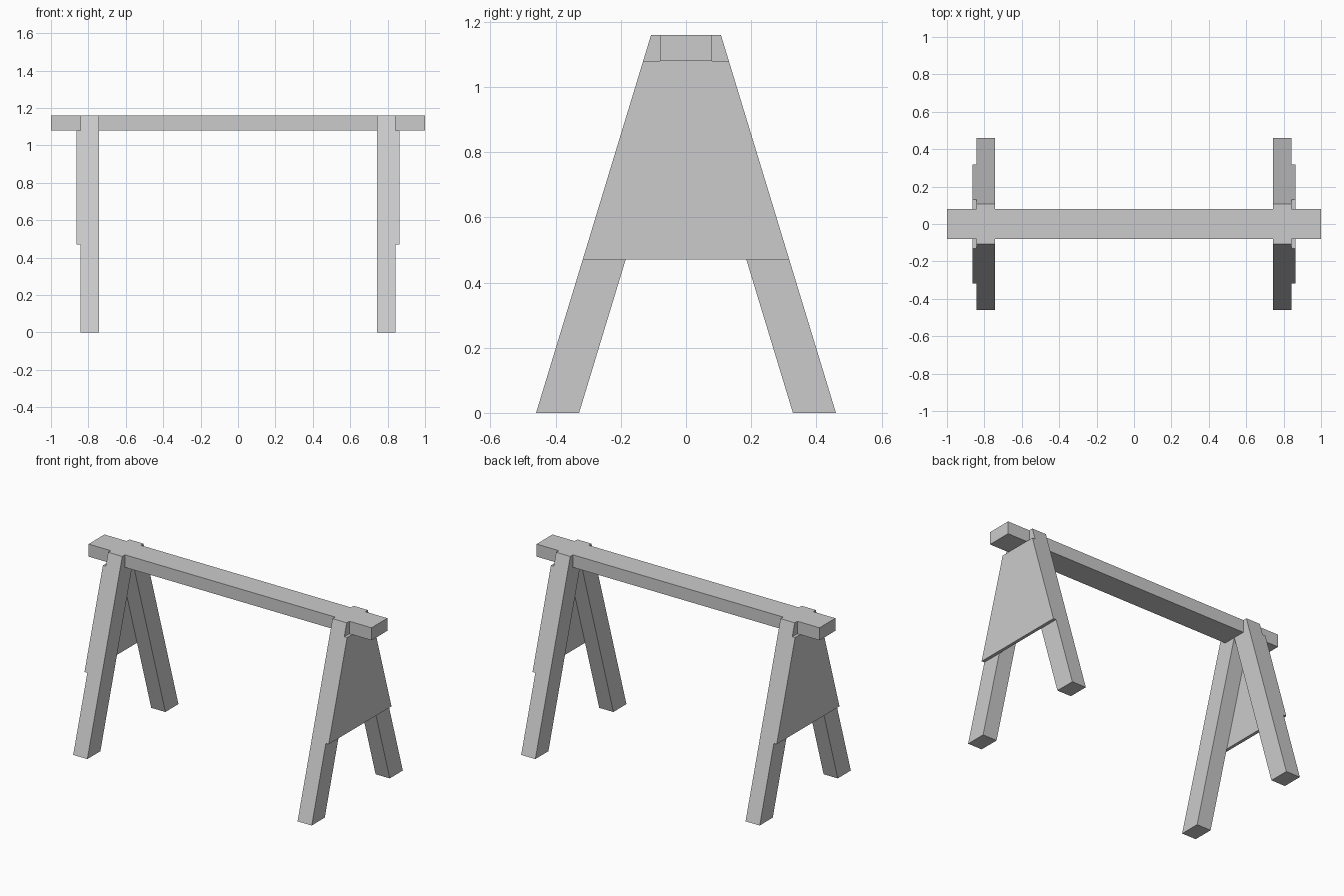
import bpy, bmesh

if "Cube" in bpy.data.objects:
    bpy.data.objects.remove(bpy.data.objects["Cube"])

TOP, BEAM_Z = 1.16, 1.08        # beam top and underside
BEAM_Y = 0.08                   # half width of beam
FOOT, HEAD = 0.46, 0.107        # outer leg edge at floor and at top


def outer(z):
    """Half width of the trestle at height z."""
    return FOOT + (HEAD - FOOT) * z / TOP


def prism(name, profile, x0, x1):
    """Extrude a (y, z) profile from x0 to x1."""
    bm = bmesh.new()
    face = bm.faces.new([bm.verts.new((x0, y, z)) for y, z in profile])
    new = bmesh.ops.extrude_face_region(bm, geom=[face])["geom"]
    verts = [v for v in new if isinstance(v, bmesh.types.BMVert)]
    bmesh.ops.translate(bm, verts=verts, vec=(x1 - x0, 0, 0))
    bmesh.ops.recalc_face_normals(bm, faces=bm.faces[:])
    mesh = bpy.data.meshes.new(name)
    bm.to_mesh(mesh)
    bm.free()
    obj = bpy.data.objects.new(name, mesh)
    bpy.context.collection.objects.link(obj)
    return obj


# Long top beam
prism("top_beam", [(-BEAM_Y, BEAM_Z), (BEAM_Y, BEAM_Z),
                   (BEAM_Y, TOP), (-BEAM_Y, TOP)], -1, 1)

# Splayed leg, notched around the beam and meeting its partner beneath it
leg = [(FOOT, 0), (HEAD, TOP), (BEAM_Y, TOP), (BEAM_Y, BEAM_Z),
       (0, BEAM_Z), (0.328, 0)]

# Trapezoid brace board on the outside of each leg pair
low = 0.47
board = [(-outer(low), low), (outer(low), low),
         (outer(BEAM_Z), BEAM_Z), (-outer(BEAM_Z), BEAM_Z)]

for side, sx in (("left", -1), ("right", 1)):
    for end, sy in (("front", -1), ("back", 1)):
        prism(f"{end}_{side}_leg", [(sy * y, z) for y, z in leg],
              sx * 0.743, sx * 0.843)
    prism(f"{side}_brace_board", board, sx * 0.843, sx * 0.863)
